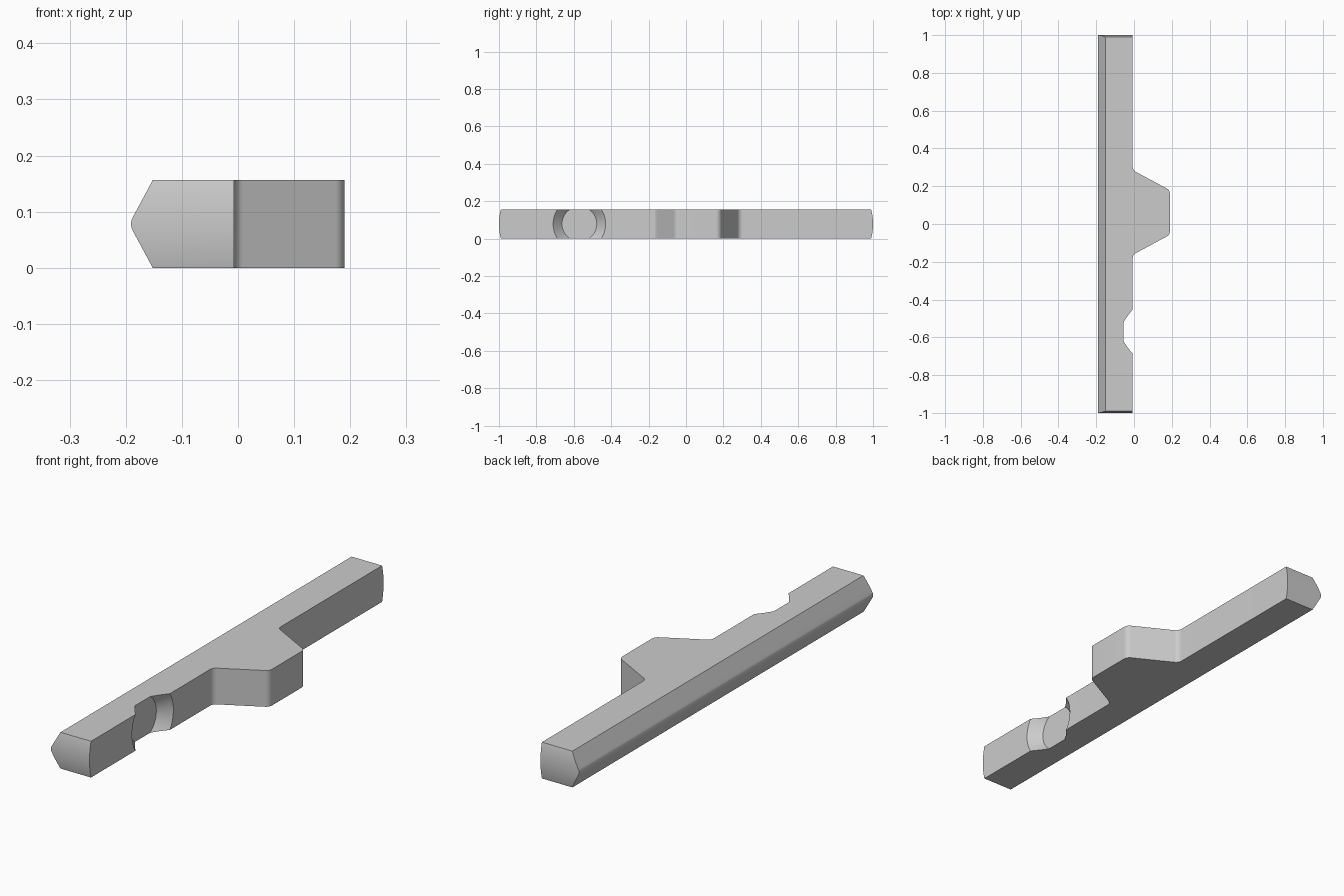
import bpy, bmesh, math
from mathutils import Vector, Matrix

if "Cube" in bpy.data.objects:
    bpy.data.objects.remove(bpy.data.objects["Cube"])

H = 0.156          # thickness
FACE = -0.007      # x of the notched side of the bar


def fillet(points, n=8):
    """Round each (x, y, radius) corner of a closed outline."""
    out = []
    for i, (x, y, r) in enumerate(points):
        p = Vector((x, y))
        if r == 0:
            out.append(p)
            continue
        a = (Vector(points[i - 1][:2]) - p).normalized()
        b = (Vector(points[(i + 1) % len(points)][:2]) - p).normalized()
        half = a.angle(b) / 2
        centre = p + (a + b).normalized() * r / math.sin(half)
        start = p + a * r / math.tan(half) - centre
        end = p + b * r / math.tan(half) - centre
        sweep = start.angle(end)
        for k in range(n + 1):
            t = k / n
            out.append(centre + (start * math.sin((1 - t) * sweep)
                                 + end * math.sin(t * sweep)) / math.sin(sweep))
    return out


def prism(name, pts, place, lo, hi):
    """Extrude an outline; place(u, v, w) maps outline and depth to xyz."""
    bm = bmesh.new()
    base = bm.faces.new([bm.verts.new(place(p[0], p[1], lo)) for p in pts])
    step = Vector(place(0, 0, hi)) - Vector(place(0, 0, lo))
    top = bmesh.ops.extrude_face_region(bm, geom=[base], use_keep_orig=True)
    bmesh.ops.translate(bm, vec=step, verts=[g for g in top["geom"] if isinstance(g, bmesh.types.BMVert)])
    bmesh.ops.recalc_face_normals(bm, faces=bm.faces)
    return finish(name, bm)


def finish(name, bm):
    mesh = bpy.data.meshes.new(name)
    bm.to_mesh(mesh)
    bm.free()
    ob = bpy.data.objects.new(name, mesh)
    bpy.context.collection.objects.link(ob)
    return ob


def cut(target, tool, operation):
    mod = target.modifiers.new(tool.name, "BOOLEAN")
    mod.object, mod.operation, mod.solver = tool, operation, "EXACT"
    bpy.context.view_layer.objects.active = target
    bpy.ops.object.modifier_apply(modifier=mod.name)
    bpy.data.objects.remove(tool)


# Bar with the side tooth, drawn from the top
outline = fillet([(-0.25, -1.1, 0), (FACE, -1.1, 0),
                  (FACE, -0.163, 0.03), (0.19, -0.057, 0.03),
                  (0.19, 0.179, 0.03), (FACE, 0.285, 0.03),
                  (FACE, 1.1, 0), (-0.25, 1.1, 0)])
bar = prism("toothed_bar", outline, lambda u, v, w: (u, v, w), 0, H)

# Rounded V edge along the back of the bar
slope = 0.042 / (H / 2)
nose = fillet([(-0.152 + 0.1 * slope, -0.1, 0), (0.4, -0.1, 0), (0.4, H + 0.1, 0),
               (-0.152 + 0.1 * slope, H + 0.1, 0), (-0.194, H / 2, 0.025)])
cut(bar, prism("nose_cutter", nose, lambda u, v, w: (u, w, v), -1.3, 1.3), "INTERSECT")

# Gently domed ends
R = 0.31
arc = [(1 - R + R * math.cos(a), H / 2 + R * math.sin(a))
       for a in [(-0.36 + 0.06 * k) for k in range(13)]]
ends = arc + [(-y, z) for y, z in reversed(arc)]
cut(bar, prism("end_cutter", ends, lambda u, v, w: (w, u, v), -0.4, 0.4), "INTERSECT")

# Conical recess in the side face, base extended outside the bar
bm = bmesh.new()
bmesh.ops.create_cone(bm, cap_ends=True, segments=64, radius1=0.093, radius2=0.188, depth=0.096,
                      matrix=Matrix.Translation((-0.007, -0.57, H / 2)) @ Matrix.Rotation(math.pi / 2, 4, "Y"))
cut(bar, finish("recess_cutter", bm), "DIFFERENCE")

# Smooth the fillets, keep the edges crisp
bpy.ops.object.select_all(action="DESELECT")
bar.select_set(True)
bpy.context.view_layer.objects.active = bar
bpy.ops.object.shade_smooth_by_angle(angle=math.radians(15))
